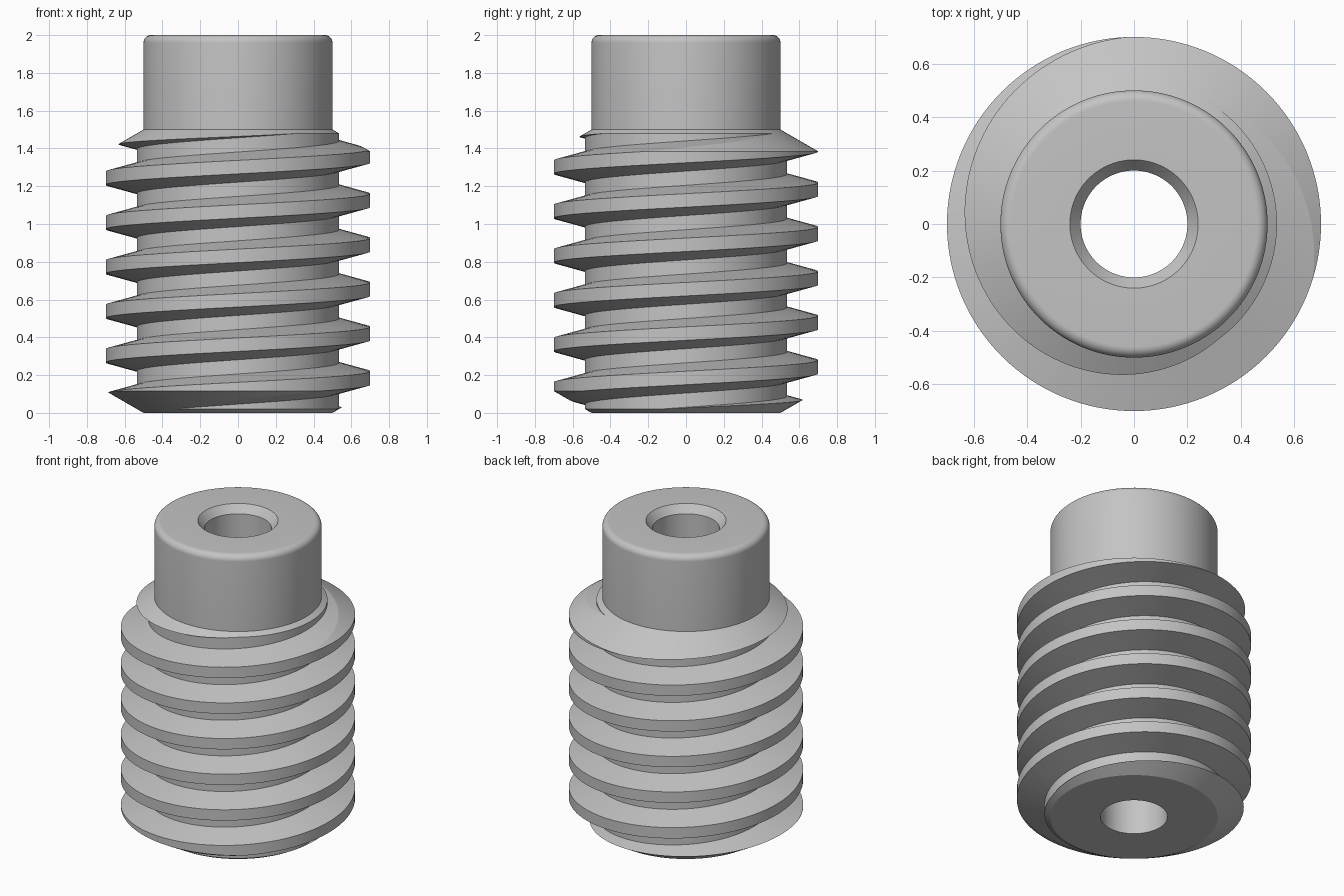
import bpy
import bmesh
from math import cos, sin, tan, pi, radians

cube = bpy.data.objects.get("Cube")
if cube:
    bpy.data.objects.remove(cube, do_unlink=True)

SEG = 128            # sides of the turned blank
PITCH = 0.235        # rise of the thread per turn
CREST, ROOT = 0.70, 0.535
HEAD, BORE = 0.50, 0.20
SHOULDER, TOP = 1.50, 2.0
FILLET = 0.04

grey = bpy.data.materials.new("steel_grey")
grey.use_nodes = True
colour = (0.55, 0.55, 0.55, 1)
grey.diffuse_color = colour
grey.node_tree.nodes["Principled BSDF"].inputs["Base Color"].default_value = colour


def sweep(name, profile, first, last, rise, closed):
    """Turn a closed (radius, z) profile round z, climbing by rise per turn."""
    bm = bmesh.new()
    rings = []
    for i in range(first, last):
        a = 2 * pi * i / SEG
        lift = rise * i / SEG
        rings.append([bm.verts.new((r * cos(a), r * sin(a), z + lift))
                      for r, z in profile])
    pairs = list(zip(rings, rings[1:]))
    if closed:
        pairs.append((rings[-1], rings[0]))
    else:
        bm.faces.new(rings[0])
        bm.faces.new(rings[-1])
    n = len(profile)
    for a, b in pairs:
        for k in range(n):
            m = (k + 1) % n
            bm.faces.new((a[k], b[k], b[m], a[m]))
    bmesh.ops.recalc_face_normals(bm, faces=bm.faces)
    if not closed:
        bmesh.ops.triangulate(bm, faces=bm.faces)
    mesh = bpy.data.meshes.new(name)
    bm.to_mesh(mesh)
    bm.free()
    mesh.materials.append(grey)
    obj = bpy.data.objects.new(name, mesh)
    bpy.context.collection.objects.link(obj)
    return obj


# Turned blank: conical ends, head with rounded rim, countersunk through bore
cone = (CREST - HEAD) * tan(radians(30))
blank = [(BORE, 0), (HEAD, 0), (CREST, cone), (CREST, SHOULDER - cone),
         (HEAD, SHOULDER)]
for k in range(11):
    a = pi / 2 * k / 10
    blank.append((HEAD - FILLET * (1 - cos(a)), TOP - FILLET * (1 - sin(a))))
blank += [(BORE + 0.04, TOP), (BORE, TOP - 0.05)]
screw = sweep("threaded_screw", blank, 0, SEG, 0, True)

# Helical groove cutter, trapezoid with 15 degree flanks
mid, half, outer = 1.4775, 0.0375, 0.80
flare = half + (outer - ROOT) * tan(radians(15))
groove = sweep("groove_cutter",
               [(ROOT, mid - half), (outer, mid - flare),
                (outer, mid + flare), (ROOT, mid + half)],
               int(-7.5 * SEG), int(1.5 * SEG), PITCH, False)
groove.hide_render = True

# Cut the thread and tidy up
cut = screw.modifiers.new("cut_thread", "BOOLEAN")
cut.operation = "DIFFERENCE"
cut.solver = "EXACT"
cut.object = groove
bpy.ops.object.select_all(action="DESELECT")
screw.select_set(True)
bpy.context.view_layer.objects.active = screw
bpy.ops.object.modifier_apply(modifier=cut.name)
bpy.data.objects.remove(groove, do_unlink=True)
bpy.ops.object.shade_smooth_by_angle(angle=radians(12))
